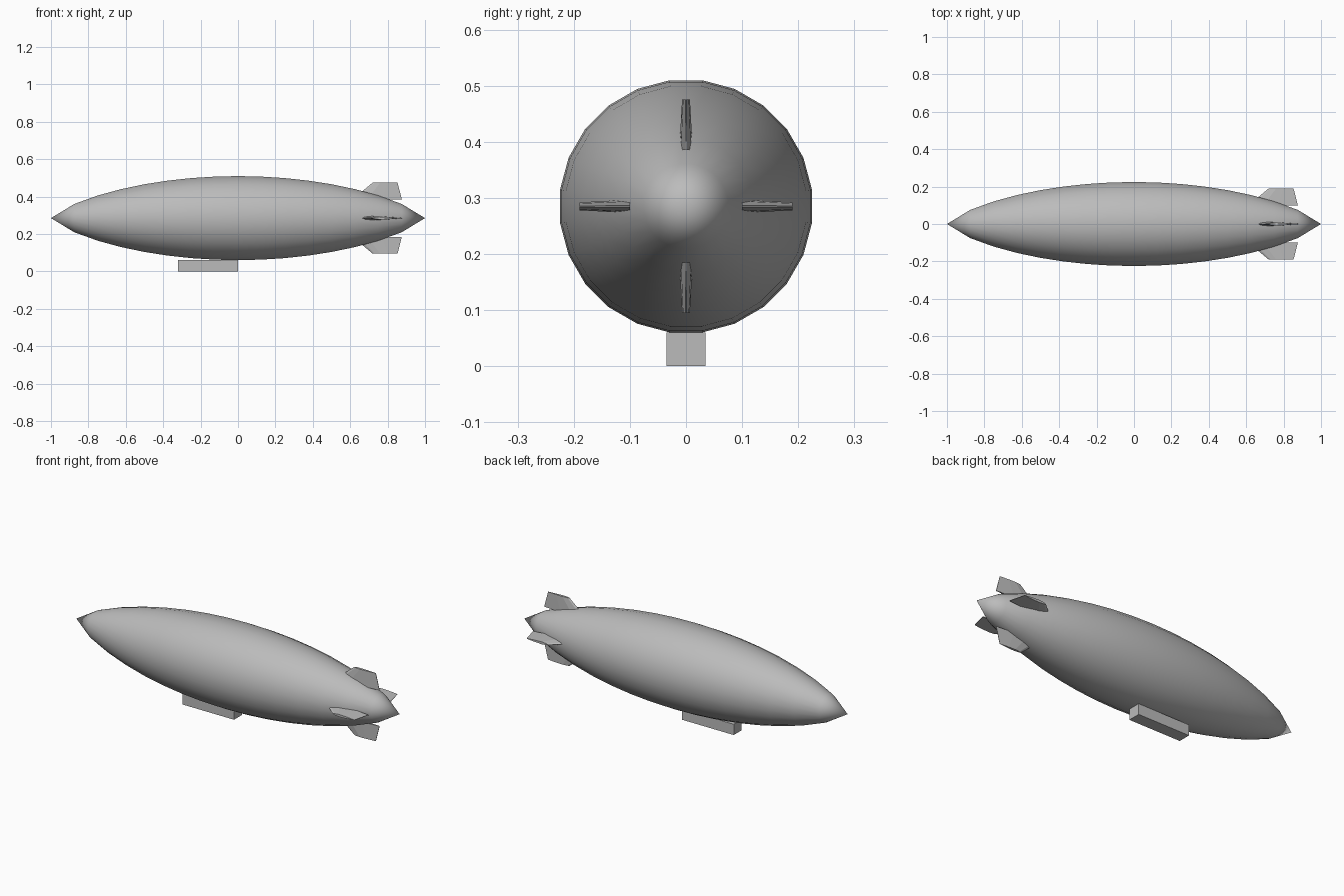
import bpy, bmesh, math
from mathutils import Matrix, Vector

if "Cube" in bpy.data.objects:
    bpy.data.objects.remove(bpy.data.objects["Cube"])

CZ = 0.285      # height of the hull axis
R = 0.2265      # largest hull radius

grey = bpy.data.materials.new("light grey")
grey.diffuse_color = (0.5, 0.5, 0.5, 1)
grey.use_nodes = True
grey.node_tree.nodes["Principled BSDF"].inputs["Base Color"].default_value = grey.diffuse_color


def finish(name, bm, smooth):
    bmesh.ops.recalc_face_normals(bm, faces=bm.faces)
    mesh = bpy.data.meshes.new(name)
    bm.to_mesh(mesh)
    bm.free()
    ob = bpy.data.objects.new(name, mesh)
    bpy.context.collection.objects.link(ob)
    mesh.materials.append(grey)
    if smooth:
        bpy.ops.object.select_all(action='DESELECT')
        ob.select_set(True)
        bpy.context.view_layer.objects.active = ob
        bpy.ops.object.shade_smooth_by_angle(angle=math.radians(30))
    return ob


def loft(bm, rings):
    for a, b in zip(rings, rings[1:]):
        n = len(a)
        for i in range(n):
            j = (i + 1) % n
            bm.faces.new((a[i], a[j], b[j], b[i]))


# Hull: 24-sided cigar with evenly spaced rings and pointed ends
bm = bmesh.new()
rings = []
for k in range(-7, 8):
    x = k / 8
    r = R * (1 - x * x) ** 0.75
    ring = []
    for i in range(24):
        a = math.tau * (i + 0.5) / 24
        ring.append(bm.verts.new((x, r * math.cos(a), CZ + r * math.sin(a))))
    rings.append(ring)
loft(bm, rings)
for x, ring in ((-1, rings[0]), (1, rings[-1])):
    tip = bm.verts.new((x, 0, CZ))
    for i in range(24):
        bm.faces.new((tip, ring[i], ring[(i + 1) % 24]))
finish("hull", bm, True)

# Four tail fins: tapered aerofoil section, turned around the hull axis
SECTION = [(0, 0), (0.08, 0.6), (0.3, 1), (0.6, 0.75), (1, 0.12)]
outline = SECTION + [(u, -t) for u, t in reversed(SECTION[1:])]
for k, name in enumerate(("top_fin", "front_fin", "bottom_fin", "back_fin")):
    bm = bmesh.new()
    rings = []
    for x0, x1, half, z in ((0.612, 0.876, 0.012, 0.10), (0.72, 0.853, 0.007, 0.19)):
        rings.append([bm.verts.new((x0 + (x1 - x0) * u, half * t, z)) for u, t in outline])
    loft(bm, rings)
    for ring in rings:
        bm.faces.new(ring)
    turn = Matrix.Translation((0, 0, CZ)) @ Matrix.Rotation(k * math.pi / 2, 4, 'X')
    bm.transform(turn)
    finish(name, bm, False)

# Gondola: plain box under the front half
bm = bmesh.new()
bmesh.ops.create_cube(bm, size=1)
bmesh.ops.scale(bm, vec=Vector((0.32, 0.07, 0.06)), verts=bm.verts)
bmesh.ops.translate(bm, vec=Vector((-0.16, 0, 0.03)), verts=bm.verts)
finish("gondola", bm, False)
